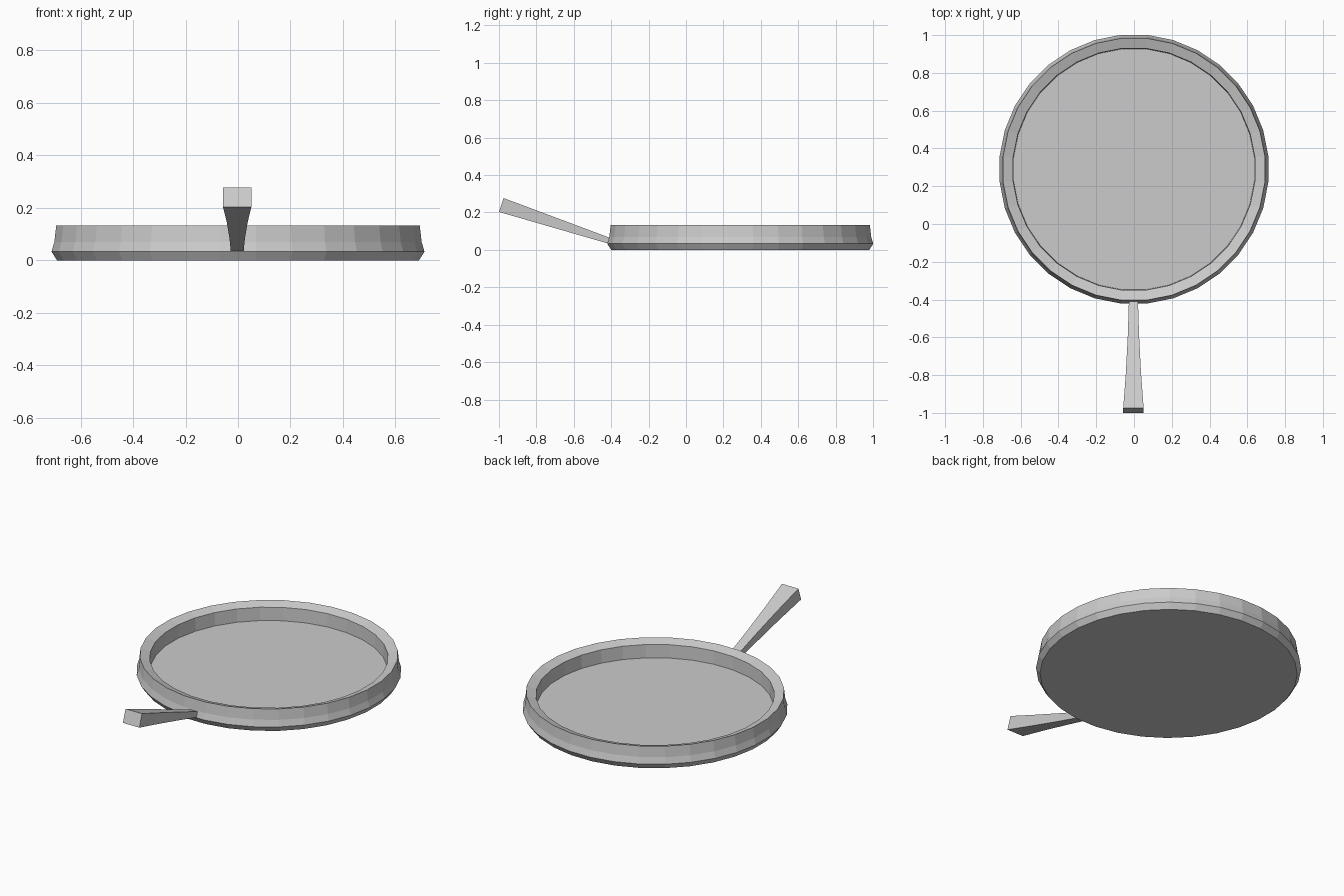
import bpy, bmesh, math
from mathutils import Vector

if "Cube" in bpy.data.objects:
    bpy.data.objects.remove(bpy.data.objects["Cube"])


def loft(name, rings):
    """Skin a list of equal-length closed rings and cap both ends."""
    bm = bmesh.new()
    rows = [[bm.verts.new(p) for p in ring] for ring in rings]
    n = len(rows[0])
    for a, b in zip(rows, rows[1:]):
        for i in range(n):
            j = (i + 1) % n
            bm.faces.new((a[i], a[j], b[j], b[i]))
    bm.faces.new(rows[0][::-1])
    bm.faces.new(rows[-1])
    bmesh.ops.recalc_face_normals(bm, faces=bm.faces)
    mesh = bpy.data.meshes.new(name)
    bm.to_mesh(mesh)
    bm.free()
    obj = bpy.data.objects.new(name, mesh)
    bpy.context.collection.objects.link(obj)
    return obj


# Pan body: turned profile (radius to flat side, height), 32 flat sides
SIDES = 32
CENTRE_Y = 0.29
profile = [(0.69, 0), (0.711, 0.033), (0.70, 0.07), (0.693, 0.132),
           (0.64, 0.114), (0.637, 0.036)]


def circle(r, z):
    r /= math.cos(math.pi / SIDES)
    angles = [2 * math.pi * (i + 0.5) / SIDES for i in range(SIDES)]
    return [(r * math.cos(a), CENTRE_Y + r * math.sin(a), z) for a in angles]


loft("pan_body", [circle(r, z) for r, z in profile])

# Handle: rectangular section that widens and rises towards its end
bottom = (Vector((0, -0.405, 0.031)), Vector((0, -1.0, 0.203)))
top = (Vector((0, -0.405, 0.064)), Vector((0, -0.975, 0.277)))
sections = []
for t, w in [(0, 0.024), (0.33, 0.030), (0.67, 0.040), (1, 0.054)]:
    lo, hi = bottom[0].lerp(bottom[1], t), top[0].lerp(top[1], t)
    side = Vector((w, 0, 0))
    sections.append([lo - side, lo + side, hi + side, hi - side])
handle = loft("handle", sections)
handle.location.x = -0.003
